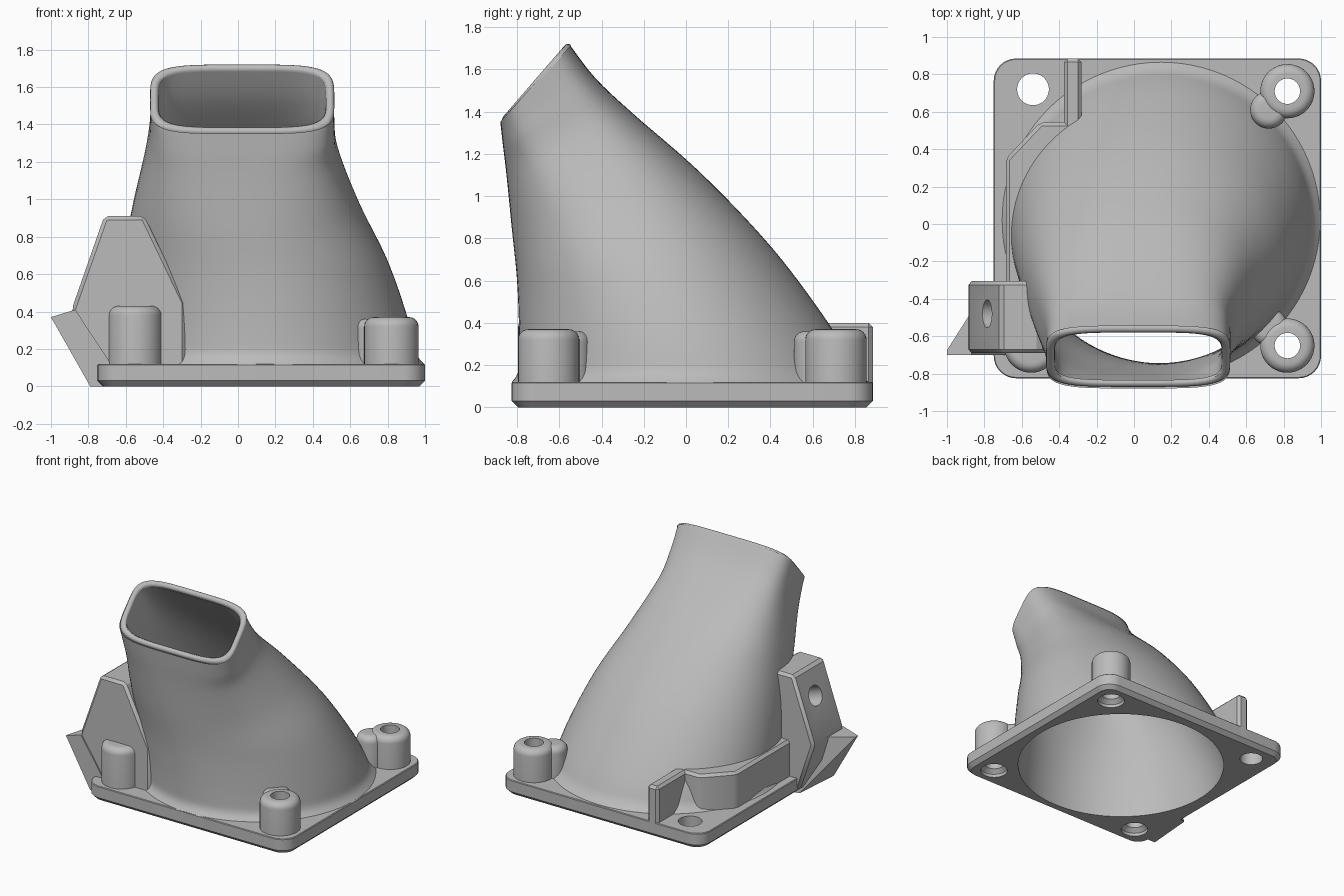
import bpy, bmesh, math
from mathutils import Vector

cube = bpy.data.objects.get("Cube")
if cube:
    bpy.data.objects.remove(cube, do_unlink=True)

grey = bpy.data.materials.new("plain grey")
grey.use_nodes = True
COLOUR = (0.5, 0.5, 0.5, 1)
grey.diffuse_color = COLOUR
grey.node_tree.nodes["Principled BSDF"].inputs["Base Color"].default_value = COLOUR


def finish(name, bm):
    bmesh.ops.recalc_face_normals(bm, faces=bm.faces)
    mesh = bpy.data.meshes.new(name)
    bm.to_mesh(mesh)
    bm.free()
    mesh.materials.append(grey)
    ob = bpy.data.objects.new(name, mesh)
    bpy.context.collection.objects.link(ob)
    return ob


def loft(name, rings, loop=False):
    """Skin a list of point rings; cap the ends or join last to first."""
    bm = bmesh.new()
    vs = [[bm.verts.new(p) for p in r] for r in rings]
    n = len(vs[0])
    pairs = list(zip(vs, vs[1:])) + ([(vs[-1], vs[0])] if loop else [])
    for a, b in pairs:
        for i in range(n):
            j = (i + 1) % n
            bm.faces.new((a[i], a[j], b[j], b[i]))
    if not loop:
        bm.faces.new(vs[0])
        bm.faces.new(vs[-1])
    return finish(name, bm)


def lathe(name, x, y, profile, n=40):
    """Solid of revolution from (radius, z) pairs."""
    ang = [2 * math.pi * i / n for i in range(n)]
    return loft(name, [[(x + r * math.cos(a), y + r * math.sin(a), z) for a in ang]
                       for r, z in profile])


def apply_mod(ob, kind, **settings):
    mod = ob.modifiers.new("mod", kind)
    for key, value in settings.items():
        setattr(mod, key, value)
    bpy.ops.object.select_all(action="DESELECT")
    bpy.context.view_layer.objects.active = ob
    ob.select_set(True)
    bpy.ops.object.modifier_apply(modifier=mod.name)


def cut(ob, *cutters):
    for c in cutters:
        apply_mod(ob, "BOOLEAN", operation="DIFFERENCE", object=c, solver="EXACT")


def smooth(ob):
    bpy.ops.object.select_all(action="DESELECT")
    bpy.context.view_layer.objects.active = ob
    ob.select_set(True)
    bpy.ops.object.shade_smooth_by_angle(angle=math.radians(32))


# Duct sections: front y, z; back y, z; right x, left x; squareness
KEYS = [
    (-.79, 0, .83, 0, -.67, .96, 2),
    (-.79, .12, .83, .12, -.67, .96, 2),
    (-.79, .35, .70, .36, -.66, .91, 2),
    (-.80, .6, .42, .74, -.62, .80, 2.1),
    (-.825, .85, .08, 1.1, -.56, .645, 2.4),
    (-.85, 1.1, -.25, 1.39, -.495, .535, 3),
    (-.868, 1.25, -.43, 1.56, -.47, .515, 3.8),
    (-.88, 1.36, -.56, 1.73, -.47, .515, 4.4),
]


def section(t):
    """Catmull-Rom blend of the duct keys."""
    i = min(int(t), len(KEYS) - 2)
    f = t - i
    p = [KEYS[max(0, min(len(KEYS) - 1, i + k))] for k in (-1, 0, 1, 2)]
    return [b + f / 2 * (c - a + f * (2 * a - 5 * b + 4 * c - d + f * (3 * (b - c) + d - a)))
            for a, b, c, d in zip(*p)]


def duct_ring(t, inset, flare=False, lower=0, n=96):
    fy, fz, by, bz, lx, rx, power = section(t)
    front, back = Vector((0, fy, fz)), Vector((0, by, bz))
    mid, half = (front + back) / 2, (back - front) / 2
    axis = half.normalized()
    if flare:
        inset -= .035 * max(0, 1 - abs(mid.z - .12) / .07) ** 2
    normal = Vector((0, -axis.z, axis.y))
    ring = []
    for i in range(n):
        a = 2 * math.pi * i / n
        c, s = math.cos(a), math.sin(a)
        u = math.copysign(abs(c) ** (2 / power), c) * ((rx - lx) / 2 - inset)
        v = math.copysign(abs(s) ** (2 / power), s) * (half.length - inset)
        ring.append(mid + Vector(((lx + rx) / 2 + u, 0, 0)) + axis * v - normal * lower)
    return ring


# Duct shell with rounded rim
WALL, STEPS = .045, 56
END = len(KEYS) - 1
params = [END * i / STEPS for i in range(STEPS)]
outer = [duct_ring(t, 0, True) for t in params]
rim = []
for k in range(7):
    a = math.pi * k / 6
    rim.append(duct_ring(END, WALL / 2 * (1 - math.cos(a)), lower=WALL / 2 * (1 - math.sin(a))))
inner = [duct_ring(t, WALL) for t in reversed(params)]
duct = loft("duct", outer + rim + inner, loop=True)
smooth(duct)

# Helper that keeps the inside of the duct clear
clear = [duct_ring(t, .03) for t in params]
bottom = [p - Vector((0, 0, .05)) for p in clear[0]]
void = loft("inside_cutter", [bottom] + clear + [duct_ring(END, .03)])

# Screw positions: x, y, boss height, hole top
BOSSES = {
    "back_left_boss": (.82, .71, .37, 1),
    "front_left_boss": (.82, -.65, .37, 1),
    "front_right_boss": (-.55, -.65, .43, .3),
}
holes = [lathe(n + "_hole", x, y, [(.1, -.05), (.1, .025), (.068, .055), (.068, top)])
         for n, (x, y, h, top) in BOSSES.items()]
open_hole = lathe("open_hole", -.54, .72, [(.085, -.05), (.085, .3)])


# Base plate with rounded corners and a bottom chamfer
def plate_ring(z, inset, r=.12):
    pts = []
    for k, (x, y) in enumerate([(1, .885), (-.75, .885), (-.75, -.825), (1, -.825)]):
        cx, cy = x - math.copysign(r, x), y - math.copysign(r, y)
        for j in range(9):
            a = math.pi / 2 * (k + j / 8)
            pts.append((cx + (r - inset) * math.cos(a), cy + (r - inset) * math.sin(a), z))
    return pts


plate = loft("base_plate", [plate_ring(0, .03), plate_ring(.03, 0),
                            plate_ring(.115, 0), plate_ring(.12, .005)])
cut(plate, void, open_hole, *holes)
smooth(plate)

# Bosses with rounded tops, and webs joining them to the duct
for name, (x, y, h, top) in BOSSES.items():
    def rounded(r, height, soft=.05):
        arc = [math.pi / 2 * k / 6 for k in range(7)]
        return [(r, .05)] + [(r - soft + soft * math.cos(a), height - soft + soft * math.sin(a))
                             for a in arc]
    boss = lathe(name, x, y, rounded(.145, h))
    cut(boss, void, *holes)
    smooth(boss)
    if x > 0:
        d = Vector((.145 - x, .03 - y)).normalized() * .14
        web = lathe(name + "_web", x + d.x, y + d.y, rounded(.1, h - .01))
        cut(web, void, *holes)
        smooth(web)


# Brackets: extruded outlines with chamfered edges
def prism(name, outline, place, lo, hi, chamfer=.02):
    ob = loft(name, [[place(a, b, c) for a, b in outline] for c in (lo, hi)])
    if chamfer:
        apply_mod(ob, "BEVEL", width=chamfer, segments=1, limit_method="ANGLE")
    return ob


def upright(x, z, y):
    return (x, y, z)


def flat(x, y, z):
    return (x, y, z)


bracket = prism("sensor_bracket", [(-.89, .41), (-.715, .91), (-.5, .91), (-.28, .45),
                                   (-.28, .05), (-.6, .02), (-.76, .02)], upright, -.69, -.305)
slope = Vector((-.94, 0, .33))
mount = lathe("mount_cutter", 0, 0, [(.075, -.2), (.075, .2)])
mount.rotation_euler = slope.to_track_quat("Z", "Y").to_euler()
mount.location = (-.785, -.48, .71)
bpy.context.view_layer.update()
cut(bracket, void, mount, *holes)
smooth(bracket)

# Tapered lip at the outer corner of the bracket
lip = loft("bracket_lip", [
    [(-1, -.7, .37), (-.87, -.7, .41), (-.6, -.7, 0), (-.79, -.7, 0)],
    [(-1, -.675, .37), (-.87, -.47, .41), (-.6, -.3, 0), (-.76, -.32, 0)]])
cut(lip, void, *holes)

# Side wall hugging the duct, and the tab running to the back edge
wall = prism("side_wall", [(-.685, -.4), (-.685, .35), (-.5, .545), (-.3, .545),
                           (-.1, .3), (-.1, -.4)], flat, .05, .4)
tab = prism("back_tab", [(-.375, .45), (-.375, .885), (-.28, .885), (-.28, .45)], flat, .02, .4)
for part in (wall, tab):
    cut(part, void, open_hole)
    smooth(part)

for helper in [void, open_hole, mount] + holes:
    bpy.data.objects.remove(helper, do_unlink=True)
